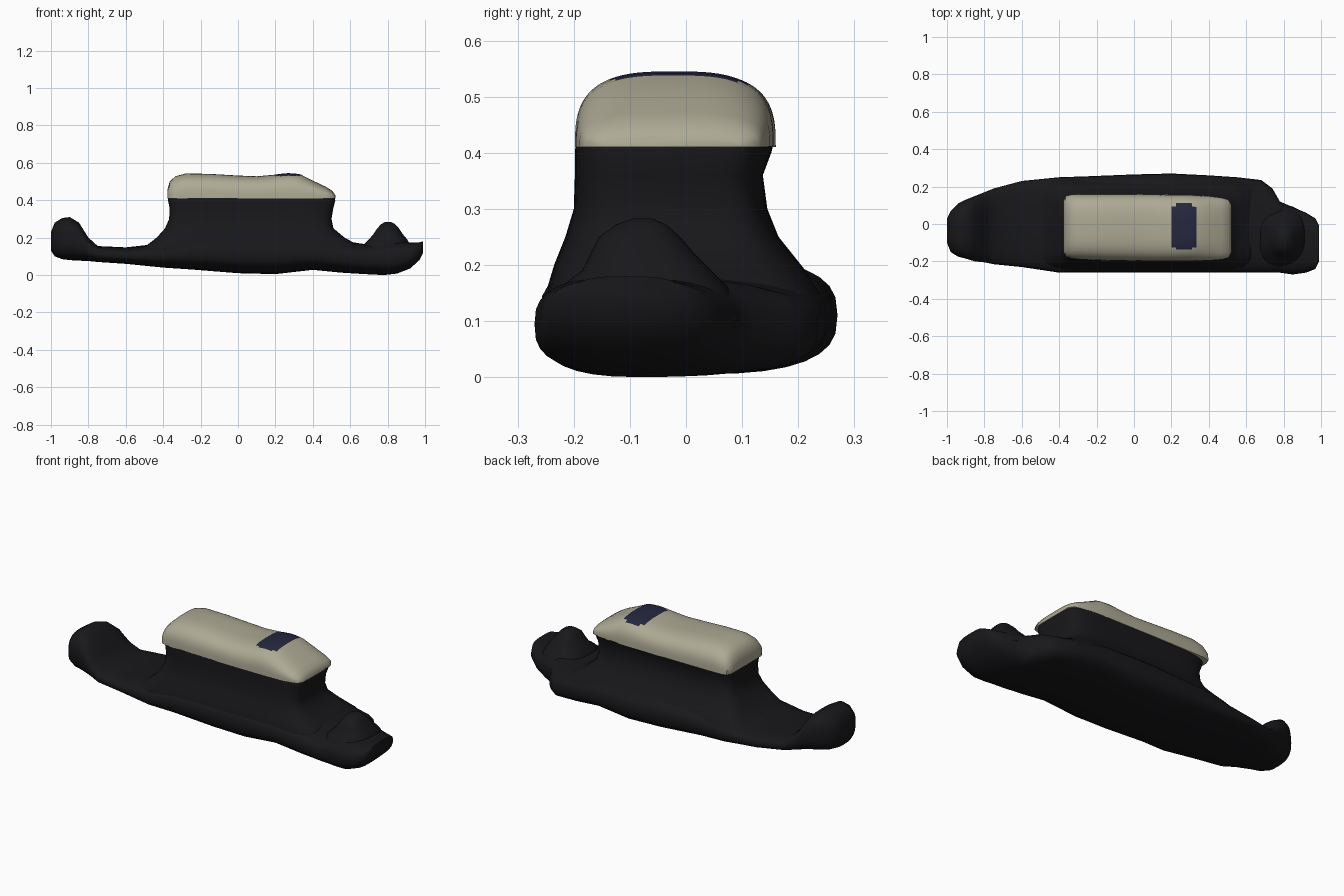
import bpy, bmesh
from math import cos, sin, pi, radians

def material(name, rgb):
    m = bpy.data.materials.new(name)
    m.diffuse_color = (*rgb, 1)
    return m

DARK = material("dark", (0.009, 0.009, 0.011))
CREAM = material("cream", (0.42, 0.40, 0.30))
NAVY = material("navy", (0.018, 0.02, 0.05))

def spow(v, p):
    return (abs(v) ** p) * (1 if v >= 0 else -1)

def oval(a0, a1, b0, b1, n, power, sweep=2 * pi, closed=True):
    """Superellipse points filling the given box."""
    ca, cb, ra, rb = (a0 + a1) / 2, (b0 + b1) / 2, (a1 - a0) / 2, (b1 - b0) / 2
    pts = []
    for i in range(n):
        t = sweep * i / (n if closed else n - 1)
        pts.append((ca + ra * spow(cos(t), 2 / power), cb + rb * spow(sin(t), 2 / power)))
    return pts

def loft(name, rings, mat):
    """Skin a list of closed rings and cap both ends."""
    bm = bmesh.new()
    rows = [[bm.verts.new(p) for p in r] for r in rings]
    n = len(rows[0])
    for a, b in zip(rows, rows[1:]):
        for i in range(n):
            j = (i + 1) % n
            bm.faces.new((a[i], a[j], b[j], b[i]))
    bm.faces.new(rows[0])
    bm.faces.new(rows[-1])
    bmesh.ops.recalc_face_normals(bm, faces=bm.faces)
    me = bpy.data.meshes.new(name)
    bm.to_mesh(me)
    bm.free()
    ob = bpy.data.objects.new(name, me)
    bpy.context.collection.objects.link(ob)
    me.materials.append(mat)
    bpy.ops.object.select_all(action='DESELECT')
    bpy.context.view_layer.objects.active = ob
    ob.select_set(True)
    bpy.ops.object.shade_smooth_by_angle(angle=radians(50))
    return ob

def stack(name, levels, power, mat):
    """Loft upward through (z, x range, y range) levels."""
    return loft(name, [[(x, y, z) for x, y in oval(x0, x1, y0, y1, 48, power)]
                       for z, x0, x1, y0, y1 in levels], mat)

# Hull: x, y range, z range for each station, with the raised left end
stations = [
    (-1.00, -.10, .03, .13, .23), (-.98, -.15, .07, .10, .28),
    (-.94, -.175, .11, .085, .305), (-.90, -.185, .13, .08, .31),
    (-.85, -.20, .15, .077, .28), (-.80, -.205, .17, .075, .20),
    (-.75, -.215, .19, .07, .155), (-.60, -.23, .23, .06, .148),
    (-.40, -.26, .25, .04, .17), (-.25, -.26, .255, .03, .205),
    (0, -.26, .265, .01, .215), (.20, -.26, .27, .005, .215),
    (.40, -.26, .26, .028, .205), (.55, -.26, .25, .013, .185),
    (.68, -.26, .235, .005, .165), (.74, -.26, .19, .002, .175),
    (.78, -.26, .12, .0, .18), (.85, -.27, .09, .008, .18),
    (.92, -.26, .06, .035, .175), (.97, -.24, .03, .08, .175),
    (.99, -.20, -.01, .12, .18)]
loft("hull", [[(x, y, z) for y, z in oval(y0, y1, z0, z1, 32, 2.8)]
              for x, y0, y1, z0, z1 in stations], DARK)

# Flared pedestal
stack("pedestal", [
    (.10, -.60, .70, -.25, .25), (.15, -.50, .66, -.25, .245),
    (.20, -.435, .57, -.235, .205), (.25, -.39, .51, -.215, .165),
    (.30, -.368, .50, -.20, .145), (.36, -.366, .51, -.198, .137),
    (.40, -.374, .52, -.198, .152), (.412, -.374, .518, -.197, .155)], 6, DARK)

# Cream cabin: x, y range, roof height
arches = [
    (-.378, -.15, .12, .455), (-.365, -.175, .15, .50), (-.335, -.185, .158, .528),
    (-.28, -.19, .16, .543), (-.15, -.195, .16, .541), (0, -.197, .16, .532),
    (.10, -.198, .158, .528), (.20, -.198, .156, .537), (.225, -.198, .156, .541),
    (.27, -.198, .156, .545), (.31, -.198, .155, .542), (.335, -.197, .153, .538),
    (.40, -.196, .15, .505), (.47, -.19, .14, .472),
    (.505, -.18, .13, .45), (.522, -.15, .10, .425)]
cabin = loft("cabin", [
    [(x, y, z) for y, z in oval(y0, y1, .82 - h, h, 41, 3, pi, False)]
    for x, y0, y1, h in arches], CREAM)

# Dark roof window painted on the raised roof panels
cabin.data.materials.append(NAVY)
for f in cabin.data.polygons:
    c = f.center
    if c.z > .5 and abs((c.x - .268) / .067) ** 4 + abs((c.y + .015) / .125) ** 4 < 1:
        f.material_index = 1

# Raised ridge on the right end, blending into the hull
stack("right_ridge", [
    (.10, .66, .93, -.25, .10), (.16, .67, .92, -.225, .075),
    (.19, .70, .905, -.185, .045), (.22, .725, .88, -.17, .015),
    (.25, .745, .86, -.155, -.01), (.272, .765, .84, -.125, -.035),
    (.283, .785, .82, -.095, -.06)], 2.5, DARK)
